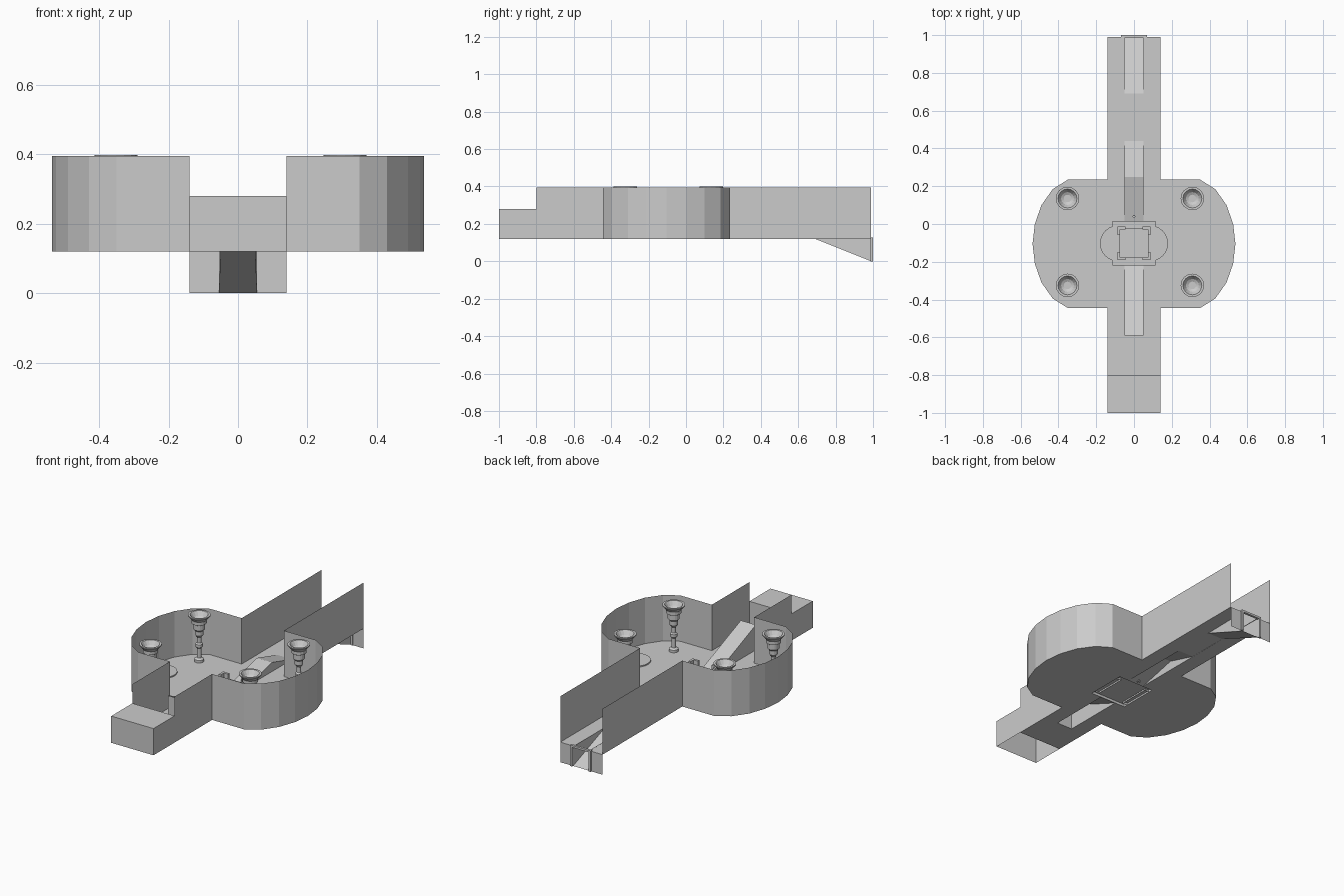
import bpy, bmesh
from math import cos, sin, pi

if "Cube" in bpy.data.objects:
    bpy.data.objects.remove(bpy.data.objects["Cube"])

FLOOR, RIM, LOW = 0.12, 0.395, 0.28


def make(name, verts, faces):
    me = bpy.data.meshes.new(name)
    me.from_pydata(verts, [], faces)
    bm = bmesh.new()
    bm.from_mesh(me)
    bmesh.ops.remove_doubles(bm, verts=bm.verts, dist=1e-5)
    bmesh.ops.recalc_face_normals(bm, faces=bm.faces)
    bm.to_mesh(me)
    bm.free()
    ob = bpy.data.objects.new(name, me)
    bpy.context.collection.objects.link(ob)
    return ob


def box(name, x0, x1, y0, y1, z0, z1):
    v = [(x, y, z) for z in (z0, z1) for x, y in ((x0, y0), (x1, y0), (x1, y1), (x0, y1))]
    return make(name, v, [(3, 2, 1, 0), (4, 5, 6, 7)] + [(i, (i + 1) % 4, (i + 1) % 4 + 4, i + 4) for i in range(4)])


def ribbon(name, pts, z0, z1):
    """Vertical sheet following an open path."""
    n = len(pts)
    v = [(x, y, z0) for x, y in pts] + [(x, y, z1) for x, y in pts]
    return make(name, v, [(i, i + 1, n + i + 1, n + i) for i in range(n - 1)])


def slab(name, pts, z0, z1):
    """Capped plate, open below."""
    n = len(pts)
    v = [(x, y, z0) for x, y in pts] + [(x, y, z1) for x, y in pts]
    return make(name, v, [(i, (i + 1) % n, n + (i + 1) % n, n + i) for i in range(n)] + [tuple(range(n, 2 * n))])


def lathe(name, prof, cx, cy, n=16):
    v = [(cx + r * cos(2 * pi * k / n), cy + r * sin(2 * pi * k / n), z) for r, z in prof for k in range(n)]
    f = [(i * n + k, i * n + (k + 1) % n, (i + 1) * n + (k + 1) % n, (i + 1) * n + k)
         for i in range(len(prof) - 1) for k in range(n)]
    return make(name, v, f)


def strip(name, stations):
    """Sloping lane from (y, z, half width), with skirts back to floor level."""
    v, f = [], []
    for y, z, w in stations:
        v += [(-w, y, FLOOR), (-w, y, z), (w, y, z), (w, y, FLOOR)]
    for i in range(len(stations) - 1):
        for k in range(3):
            f.append((4 * i + k, 4 * i + k + 1, 4 * i + k + 5, 4 * i + k + 4))
    return make(name, v, f)


# Outer wall on each side of the lane
bulge = [(0.35, 0.235), (0.43, 0.185), (0.49, 0.10), (0.525, 0.0), (0.537, -0.105)]
bulge += [(x, -0.21 - y) for x, y in reversed(bulge[:-1])]
side = [(0.14, 0.99), (0.14, 0.235)] + bulge + [(0.14, -0.445), (0.14, -0.8)]
for s, tag in ((1, "right"), (-1, "left")):
    ribbon("outer_wall_" + tag, [(s * x, y) for x, y in side], FLOOR, RIM)

# Floor with the lane slot and centre well left open
slot = [(0.05, 0.99), (0.05, 0.015), (0.115, 0.015), (0.115, -0.22), (0.05, -0.22), (0.05, -0.59)]
loop = side + [(-x, y) for x, y in reversed(side)]
loop += [(-x, y) for x, y in slot] + list(reversed(slot))
make("floor", [(x, y, FLOOR) for x, y in loop], [tuple(range(len(loop)))])

# Low front box, open below
slab("front_box", [(-0.14, -1), (0.14, -1), (0.14, -0.8), (-0.14, -0.8)], FLOOR, LOW)

# Lane ramps
strip("front_ramp", [(-0.59, 0.27, 0.05), (-0.22, FLOOR, 0.05)])
make("front_ramp_end", [(-0.05, -0.59, FLOOR), (0.05, -0.59, FLOOR), (0.05, -0.59, 0.27), (-0.05, -0.59, 0.27)],
     [(0, 1, 2, 3)])
strip("rear_lane", [(0.015, FLOOR, 0.05), (0.25, 0.175, 0.05), (0.44, FLOOR + 0.001, 0.05),
                    (0.69, FLOOR + 0.001, 0.05), (0.99, 0.0, 0.055)])

# Rear outlet panel and frame
for s, tag in ((1, "right"), (-1, "left")):
    ribbon("outlet_panel_" + tag, [(s * 0.055, 0.99), (s * 0.14, 0.99)], 0, FLOOR)
    a, b = sorted((s * 0.055, s * 0.068))
    box("outlet_jamb_" + tag, a, b, 0.986, 1.0, 0, 0.115)
box("outlet_lintel", -0.068, 0.068, 0.986, 1.0, 0.115, 0.127)

# Centre well: raised plate, side lobes, platform and corner brackets
slab("centre_plate", [(-0.115, -0.22), (0.115, -0.22), (0.115, 0.015), (-0.115, 0.015)], FLOOR, 0.135)
for s, tag in ((1, "right"), (-1, "left")):
    arc = [(s * (0.085 + 0.095 * cos(t * pi / 12)), -0.1025 + 0.095 * sin(t * pi / 12)) for t in range(-6, 7)]
    slab("centre_lobe_" + tag, arc, FLOOR, 0.13)
box("platform", -0.078, 0.078, -0.18, -0.025, 0.135, 0.145)
for sx in (1, -1):
    for sy in (1, -1):
        for k, (x0, x1, y0, y1) in enumerate(((0.074, 0.088, 0.045, 0.088), (0.045, 0.074, 0.074, 0.088))):
            xa, xb = sorted((sx * x0, sx * x1))
            ya, yb = sorted((-0.1025 + sy * y0, -0.1025 + sy * y1))
            box("corner_bracket", xa, xb, ya, yb, 0.135, 0.185)

# Small lane stud
lathe("lane_stud", [(0.008, FLOOR), (0.008, 0.145), (0, 0.145)], 0, 0.04, 8)

# Flat floor discs
for x in (-0.437, 0.408):
    lathe("floor_disc", [(0.086, FLOOR), (0.086, 0.127), (0, 0.127)], x, -0.1, 24)

# Flared posts
post = [(0.027, FLOOR), (0.027, 0.135), (0.013, 0.143), (0.013, 0.2), (0.02, 0.208), (0.02, 0.225),
        (0.013, 0.232), (0.013, 0.265), (0.024, 0.28), (0.024, 0.305), (0.033, 0.315), (0.033, 0.345),
        (0.042, 0.35), (0.042, 0.37), (0.062, 0.393), (0.062, 0.399), (0.05, 0.399), (0.034, 0.375),
        (0.02, 0.368), (0, 0.368)]
for x in (-0.352, 0.309):
    for y in (0.135, -0.325):
        lathe("flared_post", post, x, y, 16)
